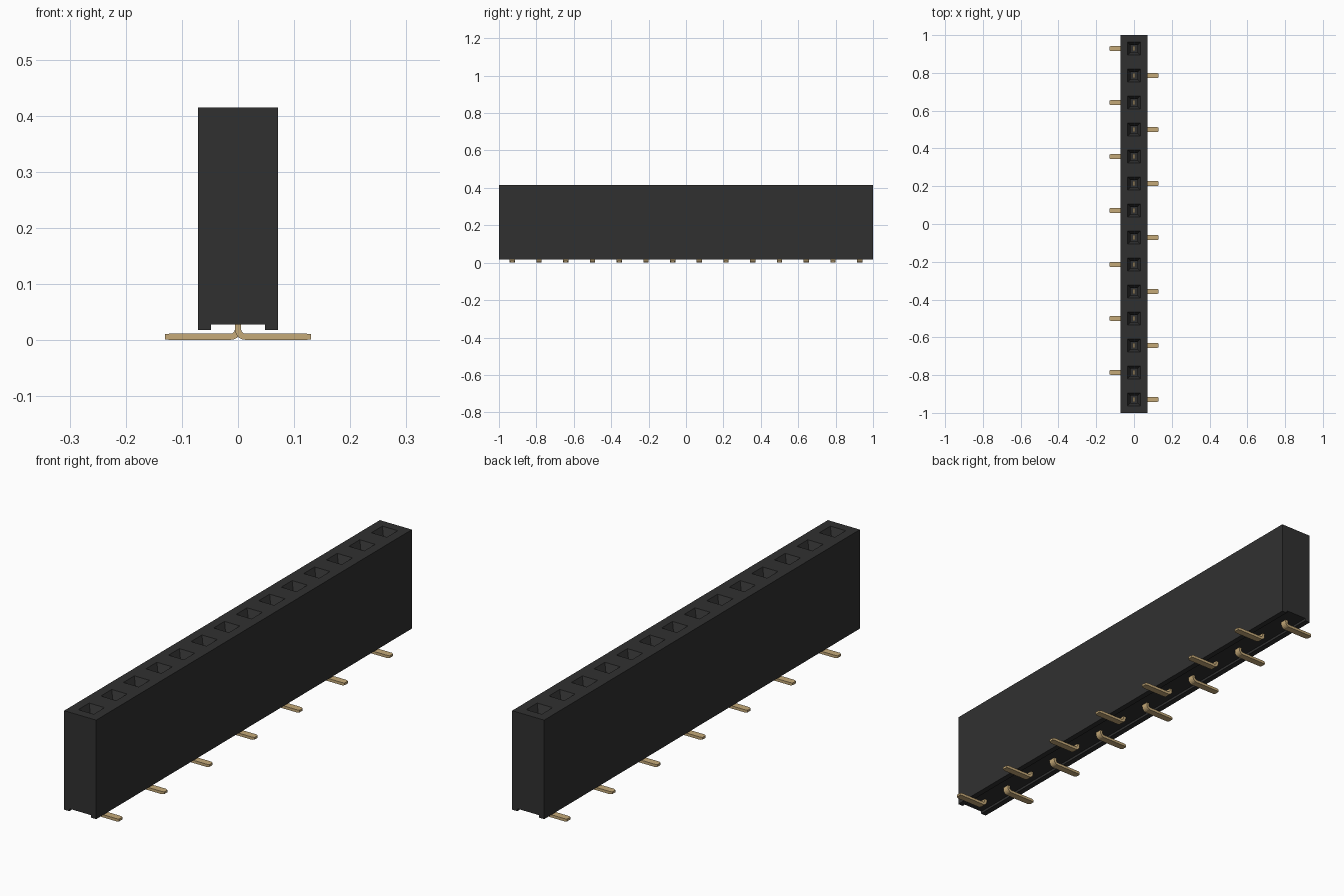
import bpy
import bmesh
from math import sin, cos, pi

old = bpy.data.objects.get("Cube")
if old:
    bpy.data.objects.remove(old, do_unlink=True)

COUNT = 14
PITCH = 2 / COUNT
TOP = 0.415


def make_material(name, rgb, roughness):
    mat = bpy.data.materials.new(name)
    mat.use_nodes = True
    mat.diffuse_color = (*rgb, 1)
    shader = mat.node_tree.nodes["Principled BSDF"]
    shader.inputs["Base Color"].default_value = (*rgb, 1)
    shader.inputs["Roughness"].default_value = roughness
    return mat


def finish(bm, name, mat):
    bmesh.ops.recalc_face_normals(bm, faces=bm.faces[:])
    mesh = bpy.data.meshes.new(name)
    bm.to_mesh(mesh)
    bm.free()
    mesh.materials.append(mat)
    obj = bpy.data.objects.new(name, mesh)
    bpy.context.collection.objects.link(obj)
    return obj


def extrude_profile(points, y0, y1):
    """Extrude an x-z outline along y."""
    bm = bmesh.new()
    face = bm.faces.new([bm.verts.new((x, y0, z)) for x, z in points])
    result = bmesh.ops.extrude_face_region(bm, geom=[face])
    verts = [v for v in result["geom"] if isinstance(v, bmesh.types.BMVert)]
    bmesh.ops.translate(bm, verts=verts, vec=(0, y1 - y0, 0))
    bmesh.ops.recalc_face_normals(bm, faces=bm.faces[:])
    return bm


black = make_material("black plastic", (0.03, 0.03, 0.03), 0.6)
gold = make_material("gold plating", (0.56, 0.40, 0.19), 0.4)

# Housing with a shallow channel underneath
half = [(0.071, TOP), (0.071, 0.018), (0.048, 0.018), (0.048, 0.028)]
outline = half + [(-x, z) for x, z in reversed(half)]
body = extrude_profile(outline, -1, 1)

# Split into one cell per socket
for i in range(1, COUNT):
    bmesh.ops.bisect_plane(body, geom=body.verts[:] + body.edges[:] + body.faces[:],
                           plane_co=(0, -1 + i * PITCH, 0), plane_no=(0, 1, 0))
body.normal_update()
cells = [f for f in body.faces if f.normal.z > 0.9 and f.calc_center_median().z > TOP - 0.01]

# Socket rim, funnel, then straight well
for thickness, depth in ((0.037, 0), (0.015, -0.03), (0, -0.25)):
    bmesh.ops.inset_individual(body, faces=cells, thickness=thickness, depth=depth,
                               use_even_offset=True)
finish(body, "housing", black)

# Bent contact outline: upright strip, rounded bend, flat foot
T, R, STEPS = 0.011, 0.008, 5
CX, CZ = T / 2 + R, T + R + 0.0005


def bend(radius):
    angles = [pi + pi / 2 * k / STEPS for k in range(STEPS + 1)]
    return [(CX + radius * cos(a), CZ + radius * sin(a)) for a in angles]


outer, inner = bend(R + T), bend(R)
low, high = outer[-1][1], inner[-1][1]
pin_outline = ([(-T / 2, 0.33)] + outer + [(0.122, low), (0.13, low + 0.001),
               (0.13, high - 0.001), (0.122, high)] + inner[::-1] + [(T / 2, 0.33)])

# Contacts alternate their feet left and right
for i in range(COUNT):
    side = 1 if i % 2 == 0 else -1
    pin = extrude_profile(pin_outline, -0.014, 0.014)
    for v in pin.verts:
        if v.co.x > 0.129:
            v.co.y *= 0.7
        v.co.x *= side
        v.co.y += -1 + (i + 0.5) * PITCH
    finish(pin, f"contact_pin_{i + 1}", gold)
